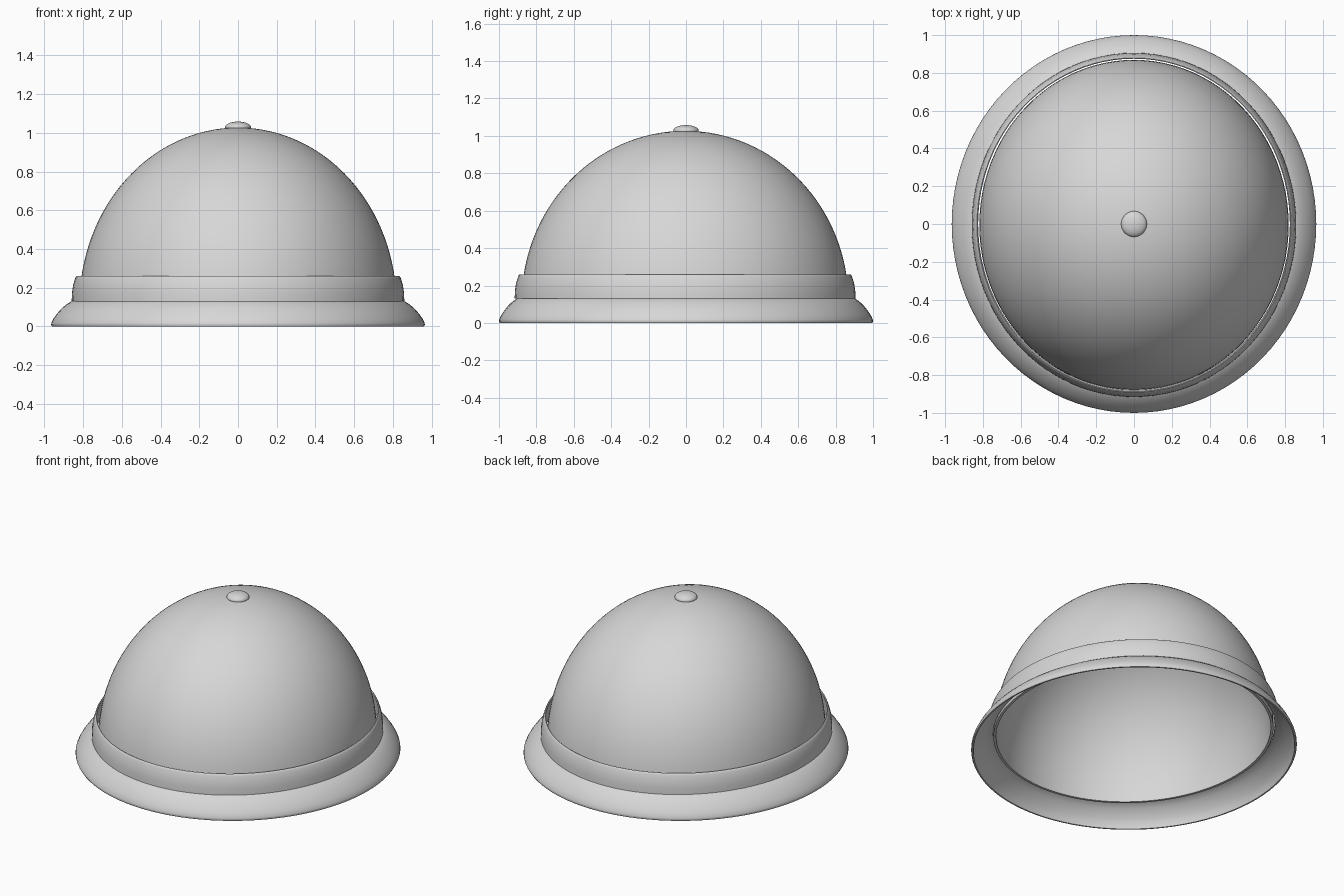
import bpy
import bmesh
import math

if "Cube" in bpy.data.objects:
    bpy.data.objects.remove(bpy.data.objects["Cube"])

SEGMENTS = 96

# One plain grey for the whole helmet
grey = bpy.data.materials.new("light grey")
grey.use_nodes = True
colour = (0.68, 0.68, 0.68, 1)
grey.diffuse_color = colour
grey.node_tree.nodes["Principled BSDF"].inputs["Base Color"].default_value = colour


def oval_lathe(name, profile, closed=False, y_shift=0.0):
    """Sweep (x radius, y radius, z) points round an oval; a zero radius is a pole."""
    bm = bmesh.new()
    angles = [math.tau * i / SEGMENTS for i in range(SEGMENTS)]
    rings = []
    for rx, ry, z in profile:
        if rx < 1e-5:
            rings.append([bm.verts.new((0, y_shift, z))] * SEGMENTS)
        else:
            rings.append([bm.verts.new((rx * math.cos(a), ry * math.sin(a) + y_shift, z))
                          for a in angles])
    pairs = list(zip(rings, rings[1:]))
    if closed:
        pairs.append((rings[-1], rings[0]))
    for low, high in pairs:
        for i in range(SEGMENTS):
            j = (i + 1) % SEGMENTS
            corners = list(dict.fromkeys((low[i], low[j], high[j], high[i])))
            # Two neighbouring poles have no surface between them
            if len(corners) > 2:
                bm.faces.new(corners)
    bmesh.ops.recalc_face_normals(bm, faces=bm.faces)
    mesh = bpy.data.meshes.new(name)
    bm.to_mesh(mesh)
    bm.free()
    mesh.materials.append(grey)
    obj = bpy.data.objects.new(name, mesh)
    bpy.context.collection.objects.link(obj)
    bpy.ops.object.select_all(action='DESELECT')
    obj.select_set(True)
    bpy.context.view_layer.objects.active = obj
    bpy.ops.object.shade_smooth_by_angle(angle=math.radians(35))


def arc(rx, ry, height, base, steps=32, start=0.0):
    """Points of an elliptical arc from the start angle up to the pole."""
    points = []
    for i in range(steps + 1):
        a = start + (math.pi / 2 - start) * i / steps
        points.append((rx * math.cos(a), ry * math.cos(a), base + height * math.sin(a)))
    return points


# Hollow dome with a thin wall
outer = arc(0.819, 0.874, 0.915, 0.112)
inner = arc(0.803, 0.858, 0.899, 0.112)
oval_lathe("dome_shell", outer + inner[::-1], closed=True, y_shift=-0.005)

# Upright band with a rounded top, standing just clear of the dome
band = [(0.859, 0.911, 0.13), (0.858, 0.91, 0.17), (0.852, 0.904, 0.212),
        (0.842, 0.893, 0.246), (0.837, 0.889, 0.256), (0.832, 0.885, 0.26),
        (0.827, 0.88, 0.257), (0.833, 0.886, 0.21), (0.838, 0.891, 0.13)]
oval_lathe("band", band, closed=True, y_shift=-0.005)

# Flared brim with a bulging top, thin and hollow underneath
brim_top = [(0.961, 0.996, 0), (0.965, 1.0, 0.008), (0.964, 0.999, 0.018),
            (0.952, 0.988, 0.042), (0.935, 0.972, 0.066), (0.912, 0.951, 0.092),
            (0.886, 0.928, 0.114), (0.857, 0.902, 0.132), (0.825, 0.878, 0.14)]
brim_under = [(0.825, 0.878, 0.126), (0.85, 0.895, 0.12), (0.878, 0.92, 0.102),
              (0.904, 0.943, 0.079), (0.926, 0.963, 0.054),
              (0.943, 0.979, 0.028), (0.952, 0.987, 0)]
oval_lathe("brim", brim_top + brim_under, closed=True)

# Small button at the crown
oval_lathe("crown_button", arc(0.068, 0.068, 0.03, 1.028, steps=16, start=-math.pi / 2))
